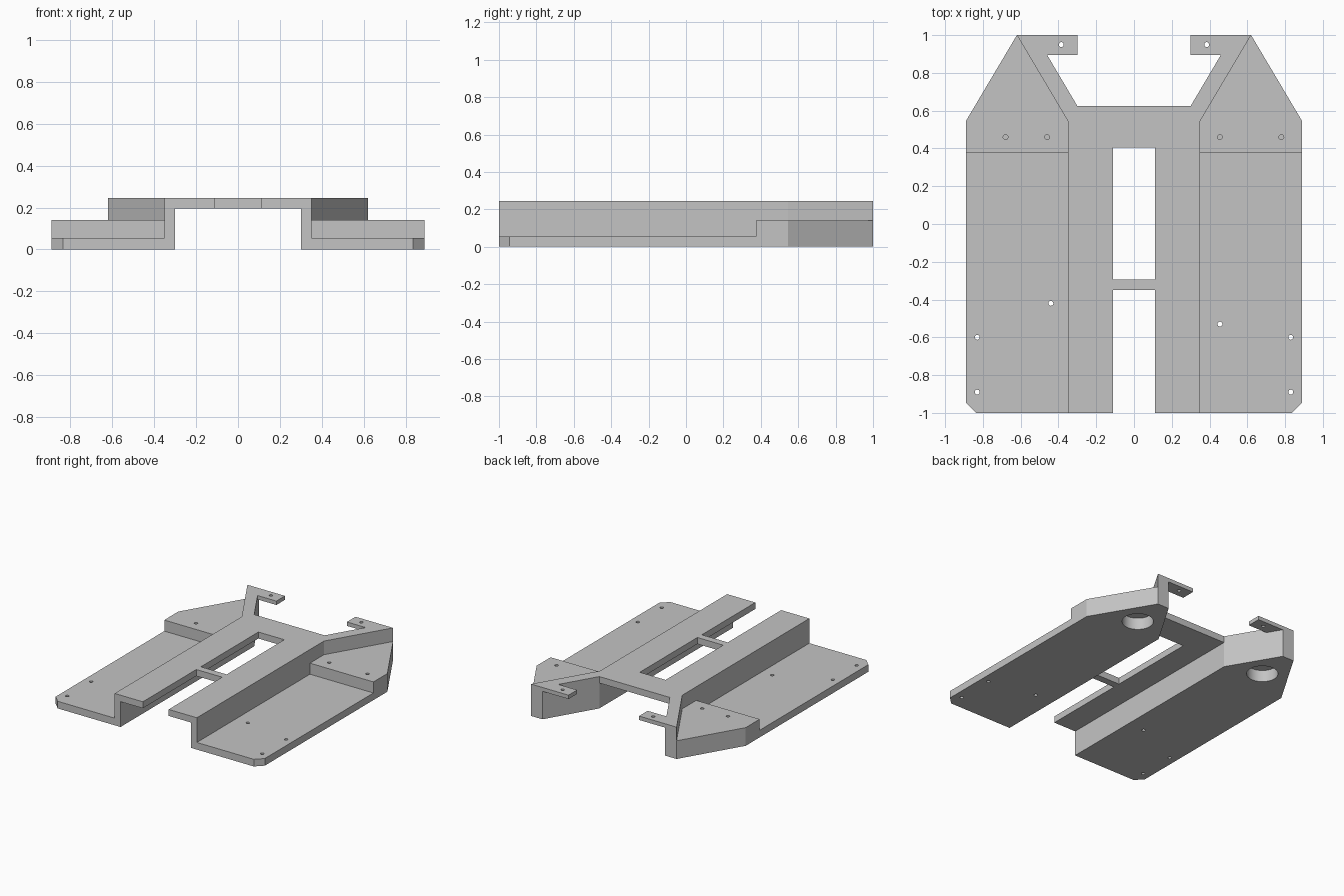
import bpy
import bmesh

cube = bpy.data.objects.get("Cube")
if cube:
    bpy.data.objects.remove(cube, do_unlink=True)

grey = bpy.data.materials.new("plain grey")
grey.use_nodes = True
grey.diffuse_color = (0.55, 0.55, 0.55, 1)
grey.node_tree.nodes["Principled BSDF"].inputs["Base Color"].default_value = (0.55, 0.55, 0.55, 1)


def finish(name, bm):
    bmesh.ops.recalc_face_normals(bm, faces=bm.faces)
    mesh = bpy.data.meshes.new(name)
    bm.to_mesh(mesh)
    bm.free()
    mesh.materials.append(grey)
    obj = bpy.data.objects.new(name, mesh)
    bpy.context.collection.objects.link(obj)
    return obj


def prism(name, outline, z0, z1, side=1):
    """Extrude a flat outline upward; side = -1 mirrors it in x."""
    bm = bmesh.new()
    face = bm.faces.new([bm.verts.new((side * x, y, z0)) for x, y in outline])
    top = bmesh.ops.extrude_face_region(bm, geom=[face])
    verts = [v for v in top["geom"] if isinstance(v, bmesh.types.BMVert)]
    bmesh.ops.translate(bm, verts=verts, vec=(0, 0, z1 - z0))
    return finish(name, bm)


def rect(x0, x1, y0, y1):
    return [(x0, y0), (x1, y0), (x1, y1), (x0, y1)]


def drill(x, y, radius, z0, z1, sides):
    bm = bmesh.new()
    bmesh.ops.create_cone(bm, cap_ends=True, segments=sides, radius1=radius,
                          radius2=radius, depth=z1 - z0)
    bmesh.ops.translate(bm, verts=bm.verts, vec=(x, y, (z0 + z1) / 2))
    return finish("drill", bm)


def combine(target, other, operation):
    mod = target.modifiers.new("combine", "BOOLEAN")
    mod.operation = operation
    mod.solver = "EXACT"
    mod.object = other
    bpy.context.view_layer.objects.active = target
    bpy.ops.object.modifier_apply(modifier=mod.name)
    bpy.data.objects.remove(other, do_unlink=True)


DECK, TOP, TRAY, BLOCK = 0.195, 0.245, 0.055, 0.14

# Raised central deck with open slots
body = prism("mounting_bracket", rect(-0.32, 0.32, -1, 0.625), DECK, TOP)
for y0, y1 in ((-1.1, -0.35), (-0.295, 0.405)):
    combine(body, prism("slot", rect(-0.11, 0.11, y0, y1), 0.1, 0.4), "DIFFERENCE")

# Side walls, trays, pointed end blocks and hooked tabs
wall = [(0.30, -1), (0.35, -1), (0.35, 0.545), (0.62, 1), (0.522, 1), (0.30, 0.625)]
tray = [(0.32, -1), (0.835, -1), (0.89, -0.945), (0.89, 0.45), (0.32, 0.45)]
block = [(0.32, 0.375), (0.89, 0.375), (0.89, 0.545), (0.62, 1), (0.35, 0.545), (0.32, 0.545)]
tab = [(0.30, 0.895), (0.46, 0.895), (0.522, 1), (0.30, 1)]
for side in (1, -1):
    for name, outline, z0, z1 in (("wall", wall, 0, TOP), ("tray", tray, 0, TRAY),
                                  ("block", block, 0, BLOCK), ("tab", tab, 0.215, TOP)):
        combine(body, prism(name, outline, z0, z1, side), "UNION")

# Wide round pockets under the end blocks
for side in (1, -1):
    combine(body, drill(side * 0.57, 0.72, 0.11, -0.1, 0.09, 48), "DIFFERENCE")

# Screw holes through trays and tabs
through = [(-0.44, -0.42), (0.455, -0.53)]
for side in (1, -1):
    through += [(side * 0.83, -0.60), (side * 0.83, -0.89), (side * 0.385, 0.95)]
for x, y in through:
    combine(body, drill(x, y, 0.013, -0.1, 0.4, 16), "DIFFERENCE")

# Shallow screw holes in the end blocks
for x in (-0.68, -0.46, 0.455, 0.78):
    combine(body, drill(x, 0.46, 0.013, 0.08, 0.3, 16), "DIFFERENCE")

# Smooth only the round hole walls
bpy.ops.object.select_all(action="DESELECT")
body.select_set(True)
bpy.context.view_layer.objects.active = body
bpy.ops.object.shade_smooth_by_angle(angle=0.5)
